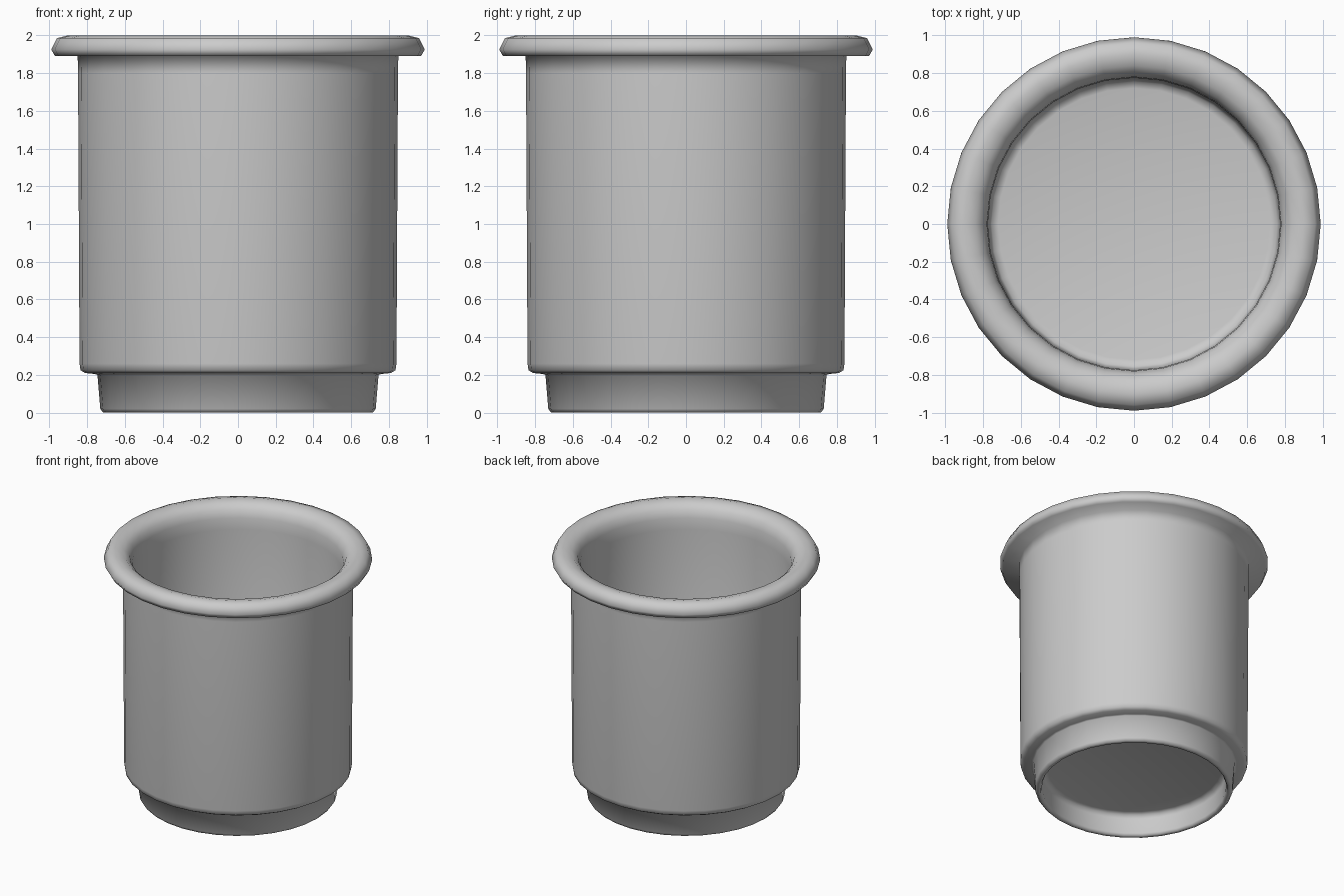
import bpy
import bmesh
import math

SIDES = 32

cube = bpy.data.objects.get("Cube")
if cube:
    bpy.data.objects.remove(cube, do_unlink=True)

# Single plain grey
grey = bpy.data.materials.new("plain grey")
grey.use_nodes = True
colour = (0.6, 0.6, 0.6, 1)
grey.diffuse_color = colour
grey.node_tree.nodes["Principled BSDF"].inputs["Base Color"].default_value = colour


def lathe(name, profile):
    """Spin a (radius, height) profile around z; ends on the axis close it."""
    bm = bmesh.new()
    verts = [bm.verts.new((r, 0, z)) for r, z in profile]
    edges = [bm.edges.new(pair) for pair in zip(verts, verts[1:])]
    bmesh.ops.spin(bm, geom=verts + edges, cent=(0, 0, 0), axis=(0, 0, 1),
                   angle=2 * math.pi, steps=SIDES, use_duplicate=False)
    bmesh.ops.remove_doubles(bm, verts=bm.verts, dist=0.0005)
    bmesh.ops.recalc_face_normals(bm, faces=bm.faces)
    for face in bm.faces:
        face.smooth = True
    mesh = bpy.data.meshes.new(name)
    bm.to_mesh(mesh)
    bm.free()
    mesh.materials.append(grey)
    obj = bpy.data.objects.new(name, mesh)
    bpy.context.collection.objects.link(obj)
    return obj


# Profile runs from the recess under the base, up the outside, into the cup
recess = [(0, 0.18), (0.64, 0.18), (0.67, 0.17), (0.68, 0.14)]
foot = [(0.68, 0.02), (0.69, 0), (0.715, 0), (0.73, 0.02), (0.745, 0.2)]
body = [(0.76, 0.205), (0.81, 0.21), (0.835, 0.225), (0.84, 0.26),
        (0.848, 1.8), (0.85, 1.89)]
rim = [(0.97, 1.89), (0.99, 1.925), (0.96, 1.985), (0.9, 2),
       (0.84, 1.985), (0.8, 1.95), (0.78, 1.89)]
inside = [(0.775, 1.8), (0.77, 0.32), (0.755, 0.28), (0.72, 0.27), (0, 0.27)]
lathe("cup", recess + foot + body + rim + inside)
